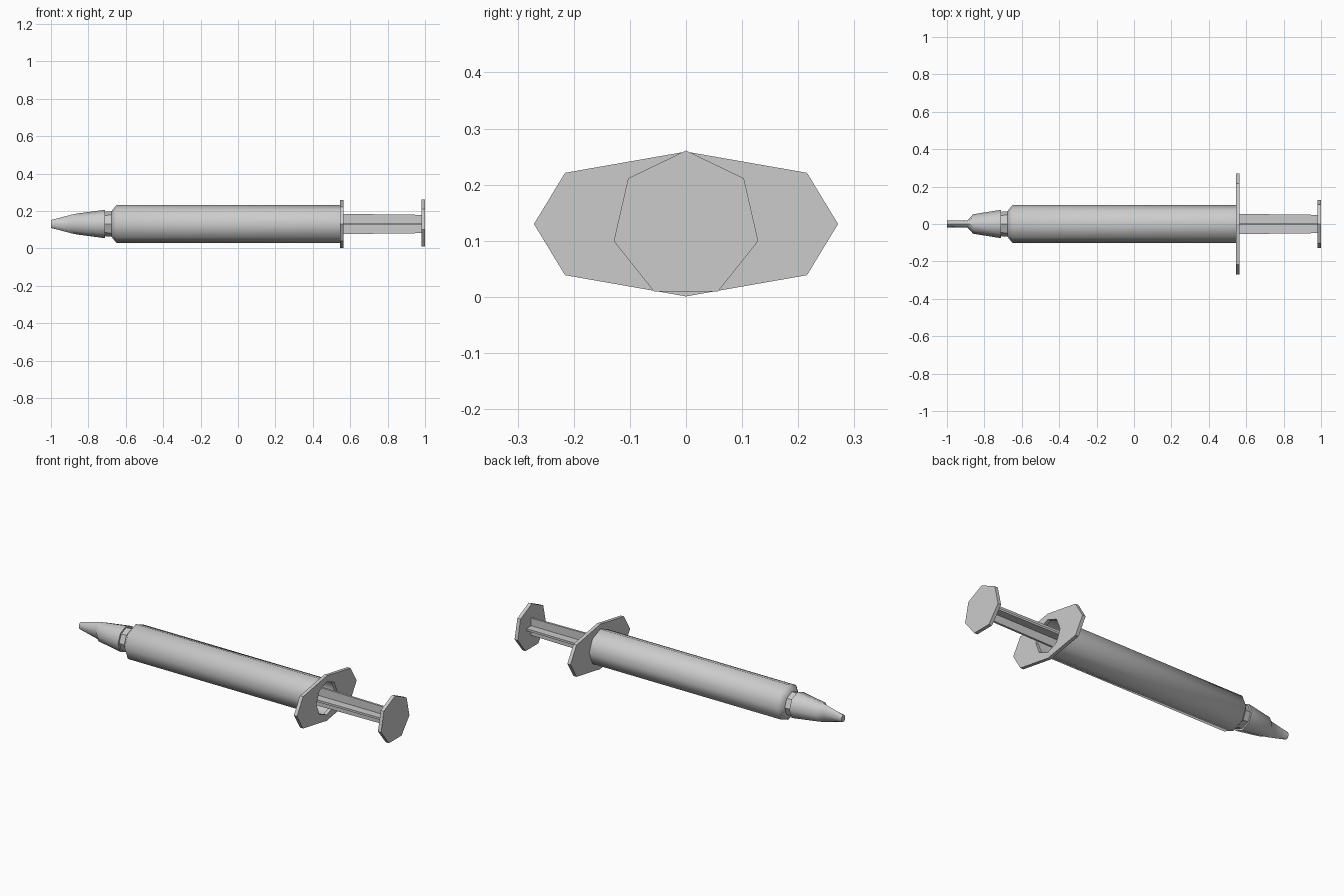
import bpy, bmesh
from math import sin, cos, pi, radians, copysign

if "Cube" in bpy.data.objects:
    bpy.data.objects.remove(bpy.data.objects["Cube"])

CZ = 0.13  # height of the long axis


def ring(x, ry, rz, n=8, square=1.0, cz=CZ):
    """Polygon across the x axis, first corner on top."""
    pts = []
    for i in range(n):
        a = 2 * pi * i / n
        s = sin(a) if abs(sin(a)) > 1e-6 else 0.0
        pts.append((x, copysign(ry * abs(s) ** square, s), cz + rz * cos(a)))
    return pts


def cross(x, h, t):
    """Plus-shaped section of the plunger rod."""
    quad = [(-t, h), (t, h), (t, t), (h, t), (h, -t), (t, -t),
            (t, -h), (-t, -h), (-t, -t), (-h, -t), (-h, t), (-t, t)]
    return [(x, y, CZ + z) for y, z in quad]


def loft(name, rings, start=True, end=True, closed=False, smooth=None):
    bm = bmesh.new()
    rows = [[bm.verts.new(p) for p in r] for r in rings]
    n = len(rows[0])
    pairs = list(zip(rows, rows[1:]))
    if closed:
        pairs.append((rows[-1], rows[0]))
    for a, b in pairs:
        for i in range(n):
            j = (i + 1) % n
            bm.faces.new((a[i], a[j], b[j], b[i]))
    if start and not closed:
        bm.faces.new(rows[0][::-1])
    if end and not closed:
        bm.faces.new(rows[-1])
    bmesh.ops.recalc_face_normals(bm, faces=bm.faces)
    me = bpy.data.meshes.new(name)
    bm.to_mesh(me)
    bm.free()
    ob = bpy.data.objects.new(name, me)
    bpy.context.collection.objects.link(ob)
    if smooth:
        bpy.ops.object.select_all(action='DESELECT')
        bpy.context.view_layer.objects.active = ob
        ob.select_set(True)
        bpy.ops.object.shade_smooth_by_angle(angle=radians(smooth))
    return ob


# Barrel, open at the back, with its shoulder
loft("barrel", [ring(-0.675, 0.07, 0.07), ring(-0.65, 0.101, 0.101),
                ring(0.55, 0.101, 0.101)], end=False, smooth=50)

# Neck between barrel and nozzle
loft("neck", [ring(-0.715, 0.065, 0.065), ring(-0.67, 0.068, 0.068)])

# Nozzle, pinched flat sideways near the tip
loft("nozzle", [ring(x, ry, rz) for x, ry, rz in (
    (-0.71, 0.076, 0.076), (-0.86, 0.052, 0.056),
    (-0.89, 0.02, 0.05), (-1.0, 0.018, 0.021))], smooth=50)

# Finger flange with a hole for the plunger
loft("finger_flange", [ring(0.545, 0.095, 0.095), ring(0.545, 0.271, 0.129, square=0.66),
                       ring(0.565, 0.271, 0.129, square=0.66),
                       ring(0.565, 0.095, 0.095)], closed=True)

# Plunger: seal, cross-shaped rod and thumb rest
loft("plunger_seal", [ring(0.38, 0.098, 0.098), ring(0.41, 0.098, 0.098)])
loft("plunger_rod", [cross(0.40, 0.056, 0.006), cross(0.985, 0.049, 0.006)])
loft("thumb_rest", [ring(0.98, 0.132, 0.132, n=7, cz=0.129),
                    ring(1.0, 0.132, 0.132, n=7, cz=0.129)])
